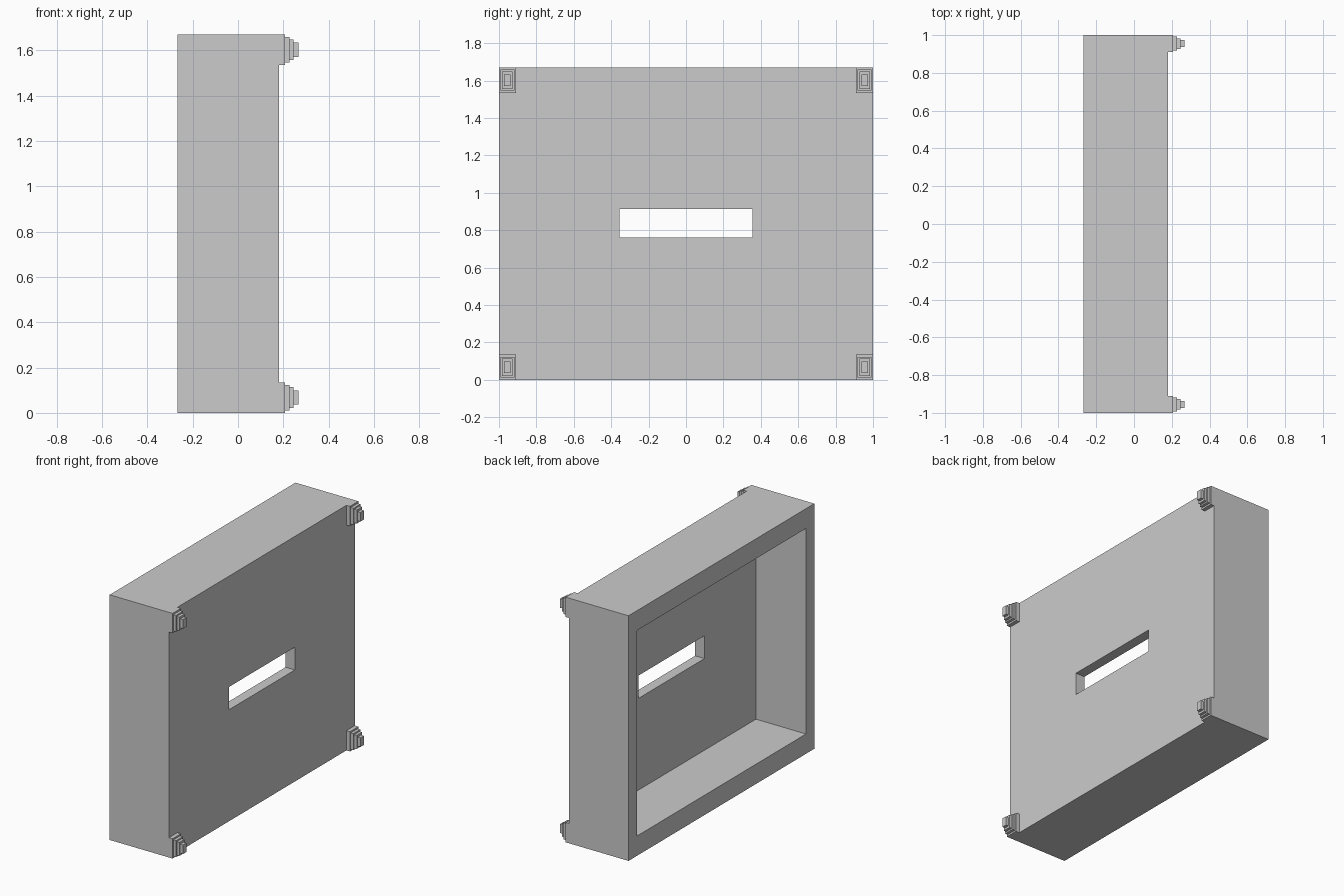
import bpy
import bmesh

if "Cube" in bpy.data.objects:
    bpy.data.objects.remove(bpy.data.objects["Cube"], do_unlink=True)

HEIGHT = 1.67
BACK, FRONT = -0.267, 0.18      # open side and slotted side
WALL_Y, WALL_Z = 0.09, 0.135    # side wall and top/bottom wall thickness
PLATE = 0.07                    # thickness of the slotted plate

grey = bpy.data.materials.new("plain_grey")
grey.use_nodes = True
colour = (0.6, 0.6, 0.6, 1)
grey.diffuse_color = colour
grey.node_tree.nodes["Principled BSDF"].inputs["Base Color"].default_value = colour


def make_object(name, bm):
    bmesh.ops.recalc_face_normals(bm, faces=bm.faces)
    mesh = bpy.data.meshes.new(name)
    bm.to_mesh(mesh)
    bm.free()
    mesh.materials.append(grey)
    obj = bpy.data.objects.new(name, mesh)
    bpy.context.collection.objects.link(obj)
    return obj


def box(name, x, y, z):
    bm = bmesh.new()
    bmesh.ops.create_cube(bm, size=1)
    for v in bm.verts:
        v.co = [(lo + hi) / 2 + c * (hi - lo) for c, (lo, hi) in zip(v.co, (x, y, z))]
    return make_object(name, bm)


def cut(target, cutter):
    mod = target.modifiers.new("cut", "BOOLEAN")
    mod.operation = "DIFFERENCE"
    mod.solver = "EXACT"
    mod.object = cutter
    bpy.context.view_layer.objects.active = target
    bpy.ops.object.modifier_apply(modifier=mod.name)
    bpy.data.objects.remove(cutter, do_unlink=True)


# Shell: a solid block hollowed from one side, with a slot through the plate
shell = box("box_shell", (BACK, FRONT), (-1, 1), (0, HEIGHT))
cut(shell, box("pocket_cutter", (BACK - 0.1, FRONT - PLATE),
               (WALL_Y - 1, 1 - WALL_Y), (WALL_Z, HEIGHT - WALL_Z)))
cut(shell, box("slot_cutter", (0, FRONT + 0.1), (-0.355, 0.355), (0.76, 0.915)))

# Stepped corner studs: (start x, end x, half width, half height) of each step
STEPS = [
    (FRONT, 0.207, WALL_Y / 2, WALL_Z / 2),
    (0.207, 0.227, 0.037, 0.056),
    (0.227, 0.246, 0.028, 0.046),
    (0.246, 0.267, 0.018, 0.031),
]


def stud(name, cy, cz):
    bm = bmesh.new()
    previous = None
    for x0, x1, w, h in STEPS:
        for x in (x0, x1):
            ring = [bm.verts.new((x, cy + sy * w, cz + sz * h))
                    for sy, sz in ((-1, -1), (1, -1), (1, 1), (-1, 1))]
            if previous:
                for i in range(4):
                    j = (i + 1) % 4
                    bm.faces.new((previous[i], previous[j], ring[j], ring[i]))
            previous = ring
    bm.faces.new(previous)
    return make_object(name, bm)


for side, sy in (("right", -1), ("left", 1)):
    for level, cz in (("lower", WALL_Z / 2), ("upper", HEIGHT - WALL_Z / 2)):
        stud(f"{level}_{side}_stud", sy * (1 - WALL_Y / 2), cz)
